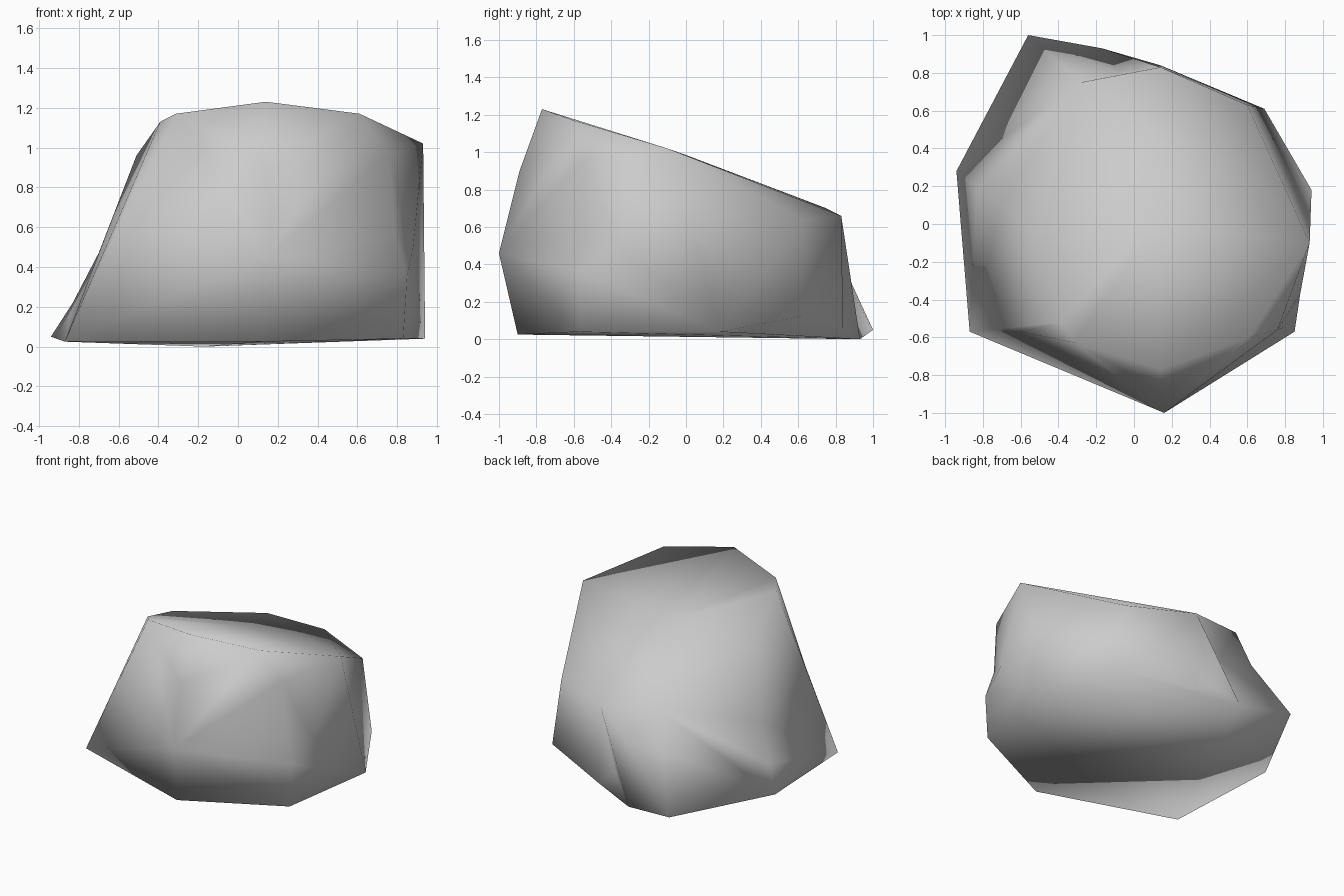
import bpy
import bmesh
from mathutils import Vector
from mathutils.geometry import intersect_point_line

cube = bpy.data.objects.get("Cube")
if cube:
    bpy.data.objects.remove(cube, do_unlink=True)

# Stone colour
stone = bpy.data.materials.new("grey_stone")
stone.use_nodes = True
colour = (0.6, 0.6, 0.6, 1)
stone.diffuse_color = colour
stone.node_tree.nodes["Principled BSDF"].inputs["Base Color"].default_value = colour

# Corners of the chipped boulder, grouped from the ground up
base = [(-.87, -.57, .025), (.12, -.9, .025), (.83, -.57, .04), (.94, .18, .04),
        (.69, .61, .12), (.14, .84, .06), (-.17, .93, 0), (-.56, 1, .05), (-.94, .28, .05)]
waist = [(.16, -1, .46), (.85, -.57, .36), (.15, -.89, .9), (.76, -.56, .96)]
crown = [(.14, -.77, 1.23), (.61, -.6, 1.17), (.93, -.1, 1.02), (.6, .63, .64),
         (.14, .83, .66), (-.28, .75, .7), (-.51, -.05, .96), (-.39, -.52, 1.13),
         (-.31, -.63, 1.17), (.1, 0, .985)]

# Hollows and ridge points pressed into the skin
back_dents = [(-.36, .82, .44), (-.08, .8, .4), (.02, .82, .18)]
left_dents = [(.88, -.37, .5), (.79, -.55, .56)]
right_dents = [(-.7, .1, .47), (-.83, .19, .22), (-.6, -.57, .6)]


def edge_distance(edge, point):
    a, b = (v.co for v in edge.verts)
    near, factor = intersect_point_line(point, a, b)
    near = a.lerp(b, min(max(factor, 0), 1))
    return (near - point).length


def press_dent(bm, point):
    """Split the closest edge and move its new corner to the point."""
    edge = min(bm.edges, key=lambda e: edge_distance(e, point))
    split = bmesh.ops.subdivide_edges(bm, edges=[edge], cuts=1)
    corner = next(g for g in split["geom_inner"] if isinstance(g, bmesh.types.BMVert))
    corner.co = point


# Boulder: tight skin over the corners, then dented
bm = bmesh.new()
for corner in base + waist + crown:
    bm.verts.new(corner)
bmesh.ops.convex_hull(bm, input=bm.verts[:])
loose = [v for v in bm.verts if not v.link_faces]
bmesh.ops.delete(bm, geom=loose, context="VERTS")
for dent in back_dents + left_dents + right_dents:
    press_dent(bm, Vector(dent))
bmesh.ops.triangulate(bm, faces=bm.faces[:])
bmesh.ops.recalc_face_normals(bm, faces=bm.faces[:])
for face in bm.faces:
    face.smooth = True

mesh = bpy.data.meshes.new("boulder")
bm.to_mesh(mesh)
bm.free()
mesh.materials.append(stone)
boulder = bpy.data.objects.new("boulder", mesh)
bpy.context.collection.objects.link(boulder)
